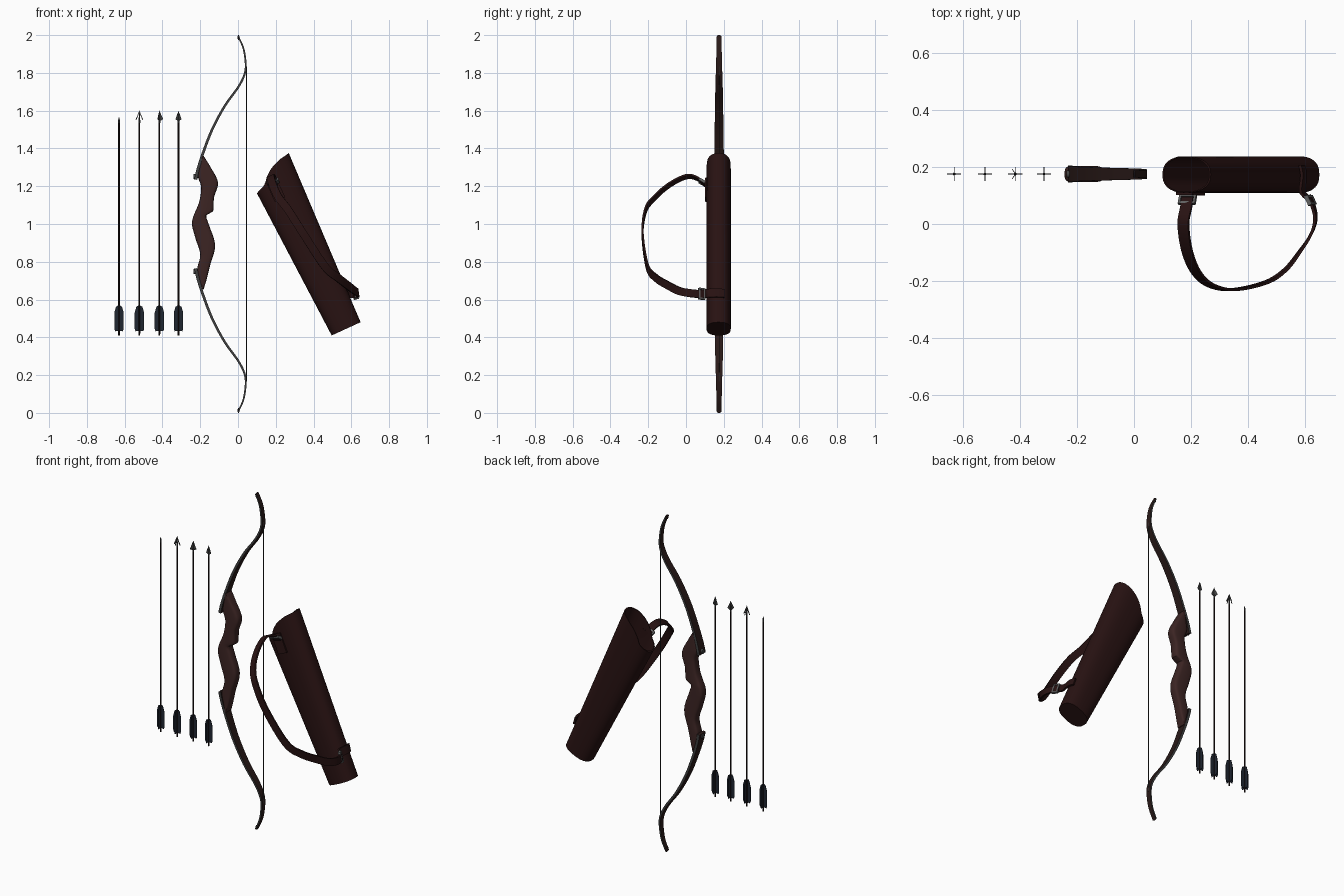
import bpy, bmesh, math
from mathutils import Vector as V

if "Cube" in bpy.data.objects:
    bpy.data.objects.remove(bpy.data.objects["Cube"])

def material(name, rgb):
    m = bpy.data.materials.new(name)
    m.diffuse_color = (*rgb, 1)
    m.use_nodes = True
    m.node_tree.nodes["Principled BSDF"].inputs["Base Color"].default_value = m.diffuse_color
    return m

LEATHER = material("dark leather", (0.021, 0.006, 0.006))
WOOD = material("riser wood", (0.045, 0.018, 0.017))
LIMB = material("limb brown", (0.022, 0.010, 0.009))
EDGE = material("limb edge grey", (0.05, 0.05, 0.05))
SHAFT = material("shaft dark", (0.012, 0.006, 0.006))
VANE = material("feather slate", (0.014, 0.019, 0.030))
STEEL = material("steel grey", (0.055, 0.055, 0.055))
METAL = material("buckle metal", (0.12, 0.12, 0.12))
CORD = material("string grey", (0.04, 0.04, 0.04))
Y = 0.175  # common depth of bow, arrows and quiver

def build(name, lofts, *mats, closed=False):
    """One object from lists of rings; each list is skinned and capped."""
    bm = bmesh.new()
    for rings in lofts:
        vs = [[bm.verts.new(p) for p in r] for r in rings]
        n = len(vs[0])
        pairs = list(zip(vs, vs[1:])) + ([(vs[-1], vs[0])] if closed else [])
        for a, b in pairs:
            for i in range(n):
                j = (i + 1) % n
                bm.faces.new((a[i], a[j], b[j], b[i]))
        if not closed:
            bm.faces.new(vs[0])
            bm.faces.new(vs[-1])
    bmesh.ops.recalc_face_normals(bm, faces=bm.faces[:])
    me = bpy.data.meshes.new(name)
    bm.to_mesh(me)
    bm.free()
    for m in mats:
        me.materials.append(m)
    ob = bpy.data.objects.new(name, me)
    bpy.context.collection.objects.link(ob)
    bpy.ops.object.select_all(action='DESELECT')
    ob.select_set(True)
    bpy.context.view_layer.objects.active = ob
    bpy.ops.object.shade_smooth_by_angle(angle=math.radians(35))
    return ob

def spline(pts, k=6):
    """Smooth curve through points of any dimension."""
    p = [V(q) for q in pts]
    p = [2 * p[0] - p[1]] + p + [2 * p[-1] - p[-2]]
    out = []
    for i in range(1, len(p) - 2):
        a, b, c, d = p[i - 1:i + 3]
        for s in range(k):
            t = s / k
            out.append(0.5 * (2 * b + (c - a) * t + (2 * a - 5 * b + 4 * c - d) * t * t
                              + (3 * b - a - 3 * c + d) * t ** 3))
    return out + [p[-2]]

def oval(n, power):
    """Unit superellipse."""
    f = lambda c: math.copysign(abs(c) ** (2 / power), c)
    return [(f(math.cos(2 * math.pi * i / n)), f(math.sin(2 * math.pi * i / n))) for i in range(n)]

def lathe(x, profile, n=10):
    """Upright turned part from (radius, z) pairs."""
    return [[(x + r * c, Y + r * s, z) for c, s in oval(n, 2)] for r, z in profile]

def blade(x, angle, profile, t=0.0012):
    """Thin upright plate standing out from the arrow axis."""
    c, s = math.cos(angle), math.sin(angle)
    return [[(x + r * c - k * s, Y + r * s + k * c, z) for r, z in profile] for k in (-t, t)]

def tangents(path):
    return [(path[min(i + 1, len(path) - 1)] - path[max(i - 1, 0)]).normalized()
            for i in range(len(path))]

def ribbon(path, w0, w1, half, thick):
    """Flat band whose width direction turns from w0 to w1."""
    rings = []
    for i, (p, t) in enumerate(zip(path, tangents(path))):
        w = V(w0).lerp(V(w1), i / (len(path) - 1))
        w = (w - t * w.dot(t)).normalized()
        n = t.cross(w)
        rings.append([p + w * (half * a) + n * (thick * b)
                      for a, b in ((-1, -1), (1, -1), (1, 1), (-1, 1))])
    return rings

# Riser: left and right edges against height
left = [(-.19, 1.36), (-.203, 1.30), (-.211, 1.248), (-.195, 1.195), (-.206, 1.115), (-.243, 1.015),
        (-.227, .93), (-.20, .84), (-.216, .76), (-.203, .70), (-.19, .654)]
right = [(-.182, 1.36), (-.148, 1.306), (-.106, 1.22), (-.127, 1.14), (-.132, 1.068), (-.168, 1.046),
         (-.153, .993), (-.121, .887), (-.148, .78), (-.165, .71), (-.182, .654)]

def at(curve, z):
    for a, b in zip(curve, curve[1:]):
        if b.y <= z <= a.y:
            return a.x + (b.x - a.x) * (a.y - z) / max(a.y - b.y, 1e-6)
    return curve[-1].x

ls, rs = spline(left), spline(right)
rings = []
for i in range(73):
    z = 1.36 - .706 * i / 72
    a, b = at(ls, z), at(rs, z)
    rings.append([((a + b) / 2 + (b - a) / 2 * c, Y + .028 * s, z) for c, s in oval(20, 4)])
build("riser", [rings], WOOD)

# Recurve limbs, mirrored about z = 1
limb = spline([(-.224, 0, 1.235), (-.212, 0, 1.29), (-.187, 0, 1.37), (-.137, 0, 1.50), (-.07, 0, 1.625),
               (-.002, 0, 1.72), (.032, 0, 1.785), (.041, 0, 1.84), (.03, 0, 1.925), (.001, 0, 1.995)])
for name, sgn in (("upper", 1), ("lower", -1)):
    flip = lambda p: V((p[0], p[1], 1 + sgn * (p[2] - 1)))
    rings = []
    for i, (p, t) in enumerate(zip(limb, tangents(limb))):
        f = i / (len(limb) - 1)
        n = V((t.z, 0, -t.x)) * (.008 - .004 * f)
        w = .029 - .017 * f
        rings.append([flip(p + n * a + V((0, Y + w * b, 0)))
                      for a, b in ((-1, -1), (1, -1), (1, 1), (-1, 1))])
    ob = build(name + "_limb", [rings], LIMB, EDGE)
    for f in ob.data.polygons:
        f.material_index = int(abs(f.normal.y) > .8)
    # limb bolt and tip nock
    bolt = [[flip((-.236 + .03 * k, Y + .013 * c, 1.25 + .013 * s + .008 * k)) for c, s in oval(12, 2)]
            for k in (0, 1)]
    build(name + "_limb_bolt", [bolt], STEEL)
    nock = [[flip((.003 + r * c * .35, Y + r * s, z)) for c, s in oval(12, 2)]
            for r, z in ((.011, 1.975), (.014, 1.985), (.012, 1.995), (.005, 2.0))]
    build(name + "_tip_nock", [nock], LIMB)

build("bow_string", [lathe(.045, [(.0018, .165), (.0018, 1.835)], 6)], CORD)

# Arrows: shaft, four vanes, and a different head on each
vane = [(.002, .435), (.02, .432), (.025, .445), (.025, .53), (.016, .562), (.002, .57)]
barbed = [(0, 1.6), (.021, 1.55), (.016, 1.55), (.002, 1.585)]
broad = [(0, 1.6), (.02, 1.555), (.003, 1.545)]
slim = [(0, 1.6), (.016, 1.555), (.003, 1.545)]
heads = [(-.63, 0, None), (-.522, 4, barbed), (-.416, 3, broad), (-.315, 2, slim)]
for k, (x, count, shape) in enumerate(heads, 1):
    build(f"arrow_{k}_shaft", [lathe(x, [(.004, .41), (.005, .43), (.004, .44), (.004, 1.55)])], SHAFT)
    build(f"arrow_{k}_vanes", [blade(x, math.pi / 2 * i, vane) for i in range(4)], VANE)
    parts = [lathe(x, [(.0045, 1.535), (.0045, 1.55), (.001, 1.565 if not count else 1.598)])]
    parts += [blade(x, 2 * math.pi * i / count, shape) for i in range(count)]
    build(f"arrow_{k}_head", parts, STEEL)

# Quiver: tapered oval tube with a swept mouth, hollow inside
mouth = [(-1, .10, 1.163), (-.51, .143, 1.21), (-.29, .153, 1.253), (.07, .179, 1.30),
         (.54, .222, 1.343), (1, .269, 1.375)]
base_l, base_r = V((.496, 0, .41)), V((.649, 0, .48))

def wall(scale, t):
    ring = []
    for c, s in oval(48, 2.5):
        u = c * scale
        for a, b in zip(mouth, mouth[1:]):
            if u <= b[0] + 1e-6:
                f = (u - a[0]) / (b[0] - a[0])
                top = V((a[1], 0, a[2])).lerp(V((b[1], 0, b[2])), f)
                break
        p = base_l.lerp(base_r, (u + 1) / 2).lerp(top, t)
        ring.append((p.x, .173 + .064 * s * scale, p.z))
    return ring

build("quiver", [[wall(1, 0), wall(1, .5), wall(1, 1), wall(.94, 1), wall(.94, .5), wall(.94, .02)]], LEATHER)

# Carrying strap with its anchor tabs
strap = spline([(.19, .108, 1.20), (.183, .06, 1.24), (.173, 0, 1.25), (.185, -.09, 1.205),
                (.215, -.165, 1.14), (.265, -.213, 1.075), (.345, -.23, .95), (.46, -.205, .775),
                (.53, -.16, .715), (.585, -.09, .672), (.62, -.035, .645), (.635, .015, .635),
                (.628, .06, .63), (.61, .10, .63)])
W0, W1 = (.95, 0, .3), (-.3, 0, .95)
build("strap", [ribbon(strap, W0, W1, .021, .005)], LEATHER)
build("upper_tab", [ribbon([V((.175, .108, 1.235)), V((.222, .106, 1.13))], (.9, 0, .4), (.9, 0, .4),
                           .03, .006)], LEATHER)
tab = spline([(.615, .085, .63), (.59, .112, .633), (.592, .145, .635), (.594, .175, .635), (.588, .205, .632)], 3)
build("lower_tab", [ribbon(tab, W1, W1, .023, .005)], LEATHER)

# Buckle frames around the strap ends
for name, c, w, t in (("upper_buckle", (.187, .085, 1.222), W0, (-.15, -.85, .5)),
                      ("lower_buckle", (.618, .083, .63), W1, (.45, -.9, 0))):
    c, w, t = V(c), V(w).normalized(), V(t).normalized()
    t = (t - w * t.dot(w)).normalized()
    n = w.cross(t)
    rings = []
    for a, b in ((-1, -1), (1, -1), (1, 1), (-1, 1)):
        corner = c + w * (.027 * a) + t * (.014 * b)
        out = w * a + t * b
        rings.append([corner + out * (.004 * p) + n * (.007 * q)
                      for p, q in ((-1, -1), (1, -1), (1, 1), (-1, 1))])
    build(name, [rings], METAL, closed=True)
